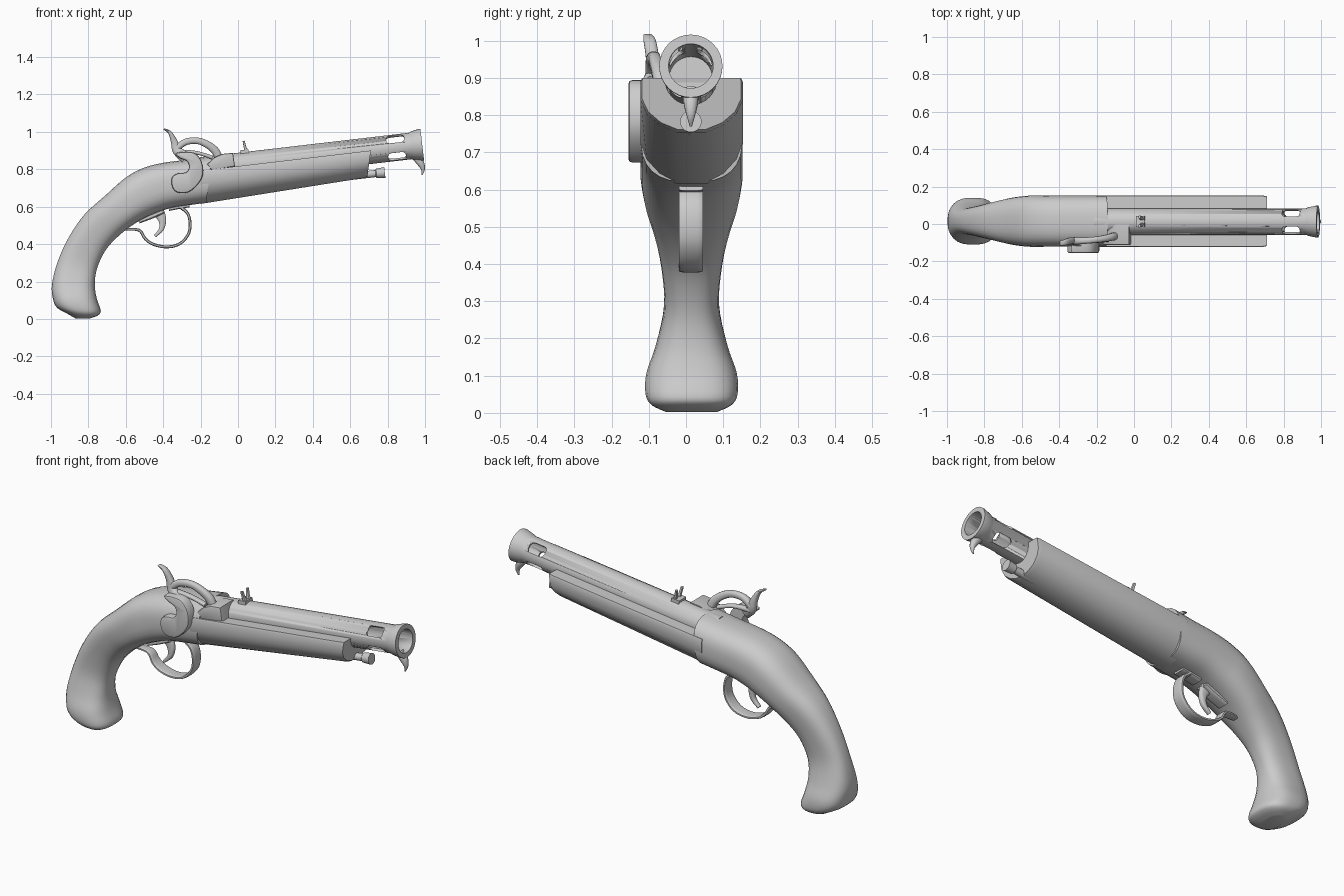
import bpy, bmesh
from math import sin, cos, pi, atan
from mathutils import Vector, Matrix

if "Cube" in bpy.data.objects:
    bpy.data.objects.remove(bpy.data.objects["Cube"])

YC = 0.013            # centre plane of the pistol
TILT = atan(0.117)    # barrel rise


def finish(name, bm, angle=40):
    bmesh.ops.recalc_face_normals(bm, faces=bm.faces)
    me = bpy.data.meshes.new(name)
    bm.to_mesh(me)
    bm.free()
    ob = bpy.data.objects.new(name, me)
    bpy.context.collection.objects.link(ob)
    bpy.ops.object.select_all(action='DESELECT')
    ob.select_set(True)
    bpy.context.view_layer.objects.active = ob
    bpy.ops.object.shade_smooth_by_angle(angle=angle * pi / 180)
    return ob


def loft(name, rings, angle=40):
    bm = bmesh.new()
    vs = [[bm.verts.new(p) for p in r] for r in rings]
    n = len(vs[0])
    for a, b in zip(vs, vs[1:]):
        for i in range(n):
            j = (i + 1) % n
            bm.faces.new((a[i], a[j], b[j], b[i]))
    bm.faces.new(vs[0])
    bm.faces.new(vs[-1])
    return finish(name, bm, angle)


def spline(pts, steps=4, closed=False):
    """Catmull-Rom through tuples of any length."""
    n, out = len(pts), []
    for i in range(n if closed else n - 1):
        if closed:
            q = [pts[(i + k) % n] for k in (-1, 0, 1, 2)]
        else:
            q = [pts[max(0, min(n - 1, i + k))] for k in (-1, 0, 1, 2)]
        for s in range(steps):
            t = s / steps
            out.append(tuple(0.5 * (2 * b + (c - a) * t + (2 * a - 5 * b + 4 * c - d) * t * t
                                    + (3 * b - a - 3 * c + d) * t ** 3) for a, b, c, d in zip(*q)))
    if not closed:
        out.append(tuple(pts[-1]))
    return out


def oval(c, u, hw, n, e):
    """Rounded-box ring: half height vector u, half width hw along y."""
    f = lambda v: (1 if v > 0 else -1) * abs(v) ** (2 / e)
    ang = [2 * pi * (i + 0.5) / n for i in range(n)]
    return [c + u * f(sin(a)) + Vector((0, hw * f(cos(a)), 0)) for a in ang]


def ribbon(name, pts, n=12, e=4):
    """Bar along (x, z, half thickness, half width, y) stations."""
    p = spline(pts)
    rings = []
    for i, (x, z, h, hw, y) in enumerate(p):
        a, b = p[max(0, i - 1)], p[min(len(p) - 1, i + 1)]
        t = Vector((b[0] - a[0], 0, b[1] - a[1])).normalized()
        rings.append(oval(Vector((x, y, z)), Vector((-t.z, 0, t.x)) * h, hw, n, e))
    return loft(name, rings)


def revolve(name, x, z, profile, n=32):
    """Profile of (distance, radius) turned about the barrel direction."""
    d, u = Vector((cos(TILT), 0, sin(TILT))), Vector((-sin(TILT), 0, cos(TILT)))
    o = Vector((x, YC, z))
    return loft(name, [[o + d * s + u * (r * sin(2 * pi * i / n)) + Vector((0, r * cos(2 * pi * i / n), 0))
                        for i in range(n)] for s, r in profile])


def prism(name, pts, y0, y1, bevel):
    bm = bmesh.new()
    f = bm.faces.new([bm.verts.new((x, y0, z)) for x, z in pts])
    rim = list(f.edges)
    r = bmesh.ops.extrude_face_region(bm, geom=[f], use_keep_orig=True)
    for v in r['geom']:
        if isinstance(v, bmesh.types.BMVert):
            v.co.y = y1
    bmesh.ops.bevel(bm, geom=rim, offset=bevel, segments=2, affect='EDGES', profile=0.5)
    return finish(name, bm)


def box(name, centre, size, rot=None, bevel=0.0):
    bm = bmesh.new()
    bmesh.ops.create_cube(bm, size=1, matrix=Matrix.Diagonal((*size, 1)))
    if bevel:
        up = [e for e in bm.edges if abs(e.verts[0].co.z - e.verts[1].co.z) > 1e-4]
        bmesh.ops.bevel(bm, geom=up, offset=bevel, segments=4, affect='EDGES', profile=0.5)
    bm.transform(Matrix.Translation(centre) @ (rot or Matrix.Rotation(-TILT, 4, 'Y')))
    return finish(name, bm)


# rear stock and curved grip: top x,z / bottom x,z / half width
grip = [(-.14, .872, -.17, .62, .137), (-.26, .853, -.26, .608, .137), (-.39, .837, -.36, .592, .137),
        (-.50, .81, -.44, .565, .137), (-.60, .757, -.51, .533, .137), (-.71, .66, -.58, .49, .125),
        (-.82, .56, -.65, .432, .102), (-.905, .437, -.71, .363, .082), (-.963, .31, -.754, .267, .074),
        (-.995, .187, -.765, .18, .096), (-.99, .107, -.754, .107, .122), (-.968, .06, -.733, .043, .124),
        (-.91, .026, -.75, .018, .108), (-.87, .003, -.79, .003, .07)]
rings = []
for tx, tz, bx, bz, hw in spline(grip):
    T, B = Vector((tx, YC + .002, tz)), Vector((bx, YC + .002, bz))
    rings.append(oval((T + B) / 2, (T - B) / 2, hw, 28, 2.7))
loft("grip_stock", rings)

# forend: U section, flat on top at the barrel axis
half = [(.134, 0), (.1375, .06), (.1375, .4), (.12, .66), (.085, .87), (.04, 1)]
rings = []
for tx, tz, bx, bz, k in [(-.2, .793, -.2, .615, 1), (.69, .898, .675, .754, 1), (.71, .900, .692, .762, .97)]:
    side = [(k * w, t) for w, t in half]
    rings.append([Vector((tx + (bx - tx) * t, YC + .002 + w, tz + (bz - tz) * t))
                  for w, t in side + [(-w, t) for w, t in reversed(side)]])
loft("forend", rings, 35)

# barrel with flared muzzle and bore
barrel = revolve("barrel", .985, .932, [(-1.2, .071), (-.065, .071), (-.055, .076), (-.012, .085), (0, .085),
                                        (0, .060), (-.28, .058)])
# four muzzle slots, cut by two crossing bars
axis = Vector((.845, YC, .932 - .14 * .117))
for sgn in (-1, 1):
    rot = Matrix.Rotation(-TILT, 4, 'Y') @ Matrix.Rotation(sgn * pi / 4, 4, 'X')
    cut = box("slot_cutter", axis, (.095, .055, .4), rot, .018)
    cut.hide_render = True
    m = barrel.modifiers.new("slots", 'BOOLEAN')
    m.operation, m.solver, m.object = 'DIFFERENCE', 'EXACT', cut
    bpy.context.view_layer.objects.active = barrel
    bpy.ops.object.modifier_apply(modifier=m.name)
    bpy.data.objects.remove(cut)

# spike under the muzzle, ramrod
ribbon("muzzle_spike", [(.95, .865, .02, .02, YC), (.975, .835, .02, .02, YC),
                        (.989, .80, .011, .012, YC), (.983, .77, .003, .003, YC)], e=2.2)
revolve("ramrod", .785, .783, [(-.2, .019), (-.05, .019), (-.045, .025), (0, .029)], 20)

# rear sight: base and two leaves
box("sight_base", (.035, YC, .893), (.045, .06, .022))
for s in (-1, 1):
    ribbon("sight_leaf", [(.045, .895, .012, .008, YC + s * .014), (.037, .92, .007, .008, YC + s * .018),
                          (.03, .952, .006, .008, YC + s * .024)])

# bolster and nipple beside the breech
prism("bolster", [(-.165, .827), (-.128, .862), (-.085, .882), (-.027, .888), (-.016, .816), (-.14, .795)],
      -.113, 0, .008)
ribbon("nipple", [(-.08, .84, .02, .02, -.066), (-.105, .87, .016, .016, -.066), (-.118, .888, .014, .014, -.066)],
       e=2)

# scrolled lock piece
scroll = [(-.273, .894), (-.225, .883), (-.193, .837), (-.187, .773), (-.214, .72), (-.267, .677), (-.326, .677),
          (-.353, .71), (-.353, .757), (-.32, .779), (-.278, .784), (-.262, .811), (-.273, .843), (-.31, .859),
          (-.335, .885)]
prism("lock_scroll", spline(scroll, 3, True), -.155, -.10, .01)

# hammer: thumb spur, striking arm and lower bar
ribbon("hammer_spur", [(-.397, 1.015, .004, .012, -.103), (-.365, .997, .01, .017, -.097),
                       (-.342, .95, .018, .018, -.09), (-.325, .90, .026, .02, -.092), (-.28, .86, .03, .024, -.112)],
       e=2.5)
ribbon("hammer_arm", [(-.325, .915, .018, .02, -.09), (-.278, .947, .018, .018, -.09), (-.214, .952, .018, .017, -.085),
                      (-.16, .93, .02, .018, -.078), (-.123, .90, .022, .02, -.07), (-.107, .872, .022, .02, -.066)],
       e=2.5)
ribbon("hammer_bar", [(-.325, .893, .014, .018, -.09), (-.22, .888, .01, .015, -.088), (-.135, .862, .01, .015, -.08)],
       e=2.5)

# trigger guard, trigger and their plates
guard = [(-.61, .478, .006, .018, YC), (-.53, .475, .008, .026, YC), (-.497, .43, .008, .031, YC),
         (-.455, .40, .008, .033, YC), (-.385, .385, .008, .033, YC), (-.315, .40, .008, .033, YC),
         (-.267, .45, .008, .033, YC), (-.256, .51, .008, .033, YC), (-.27, .565, .008, .033, YC),
         (-.31, .60, .01, .033, YC)]
ribbon("trigger_guard", guard)
ribbon("guard_plate", [(-.37, .587, .01, .033, YC), (-.32, .597, .01, .033, YC), (-.26, .605, .008, .033, YC)])
ribbon("trigger_plate", [(-.53, .522, .012, .033, YC), (-.46, .55, .014, .033, YC), (-.40, .576, .012, .033, YC)])
ribbon("trigger", [(-.43, .58, .035, .014, YC), (-.405, .53, .022, .014, YC), (-.41, .48, .013, .013, YC),
                   (-.445, .443, .008, .011, YC)], e=3)
